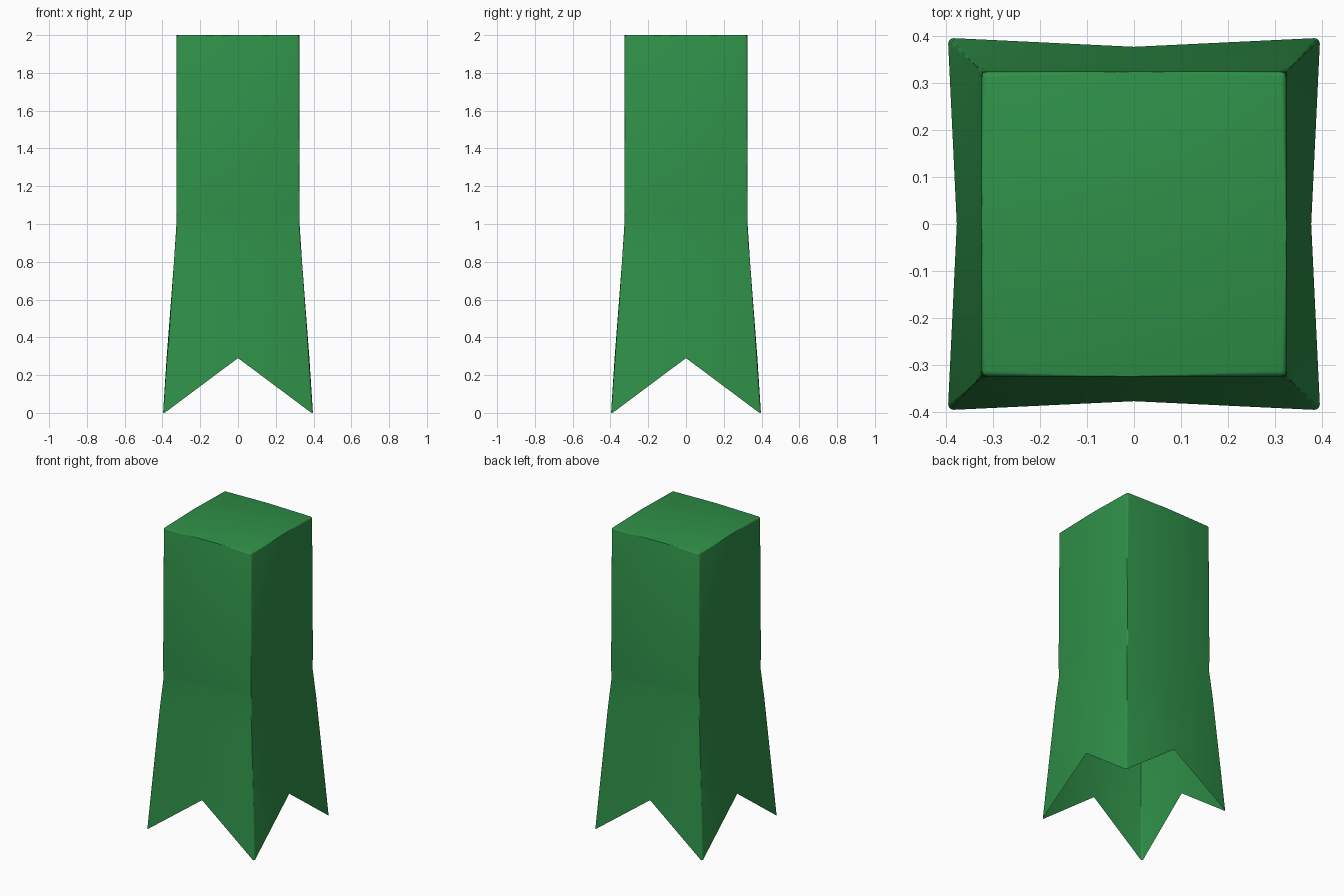
import bpy, bmesh, math

if "Cube" in bpy.data.objects:
    bpy.data.objects.remove(bpy.data.objects["Cube"])

green = bpy.data.materials.new("leaf green")
green.diffuse_color = (0.028, 0.28, 0.065, 1)
green.use_nodes = True
green.node_tree.nodes["Principled BSDF"].inputs["Base Color"].default_value = green.diffuse_color

# Each ring: corner half-width, corner height, mid-side half-width, mid-side height
RINGS = [
    (0.397, 0.0, 0.378, 0.29),    # zigzag hem
    (0.339, 0.80, 0.338, 0.80),
    (0.326, 1.00, 0.326, 1.00),
    (0.325, 1.06, 0.325, 1.06),
    (0.325, 2.00, 0.325, 2.00),
]
DIRS = [(-1, -1), (0, -1), (1, -1), (1, 0), (1, 1), (0, 1), (-1, 1), (-1, 0)]

# Square sleeve, closed on top and open below
bm = bmesh.new()
rings = []
for cw, cz, mw, mz in RINGS:
    ring = []
    for dx, dy in DIRS:
        w, z = (cw, cz) if dx and dy else (mw, mz)
        ring.append(bm.verts.new((dx * w, dy * w, z)))
    rings.append(ring)
for low, high in zip(rings, rings[1:]):
    for i in range(8):
        j = (i + 1) % 8
        bm.faces.new((low[i], low[j], high[j], high[i]))
bm.faces.new(rings[-1])

# Soft rounding on the four uprights and the top rim
soft = set()
for low, high in zip(rings, rings[1:]):
    for i in range(0, 8, 2):
        soft.add(bm.edges.get((low[i], high[i])))
for i in range(8):
    soft.add(bm.edges.get((rings[-1][i], rings[-1][(i + 1) % 8])))
bmesh.ops.bevel(bm, geom=list(soft), offset=0.012, offset_type='OFFSET',
                segments=3, profile=0.5, affect='EDGES')

# Set the hem tips on the ground
drop = min(v.co.z for v in bm.verts)
for v in bm.verts:
    if v.co.z < 0.05:
        v.co.z -= drop
bmesh.ops.recalc_face_normals(bm, faces=bm.faces[:])

mesh = bpy.data.meshes.new("banner_sleeve")
bm.to_mesh(mesh)
bm.free()
sleeve = bpy.data.objects.new("banner_sleeve", mesh)
bpy.context.collection.objects.link(sleeve)
mesh.materials.append(green)

bpy.context.view_layer.objects.active = sleeve
sleeve.select_set(True)
bpy.ops.object.shade_smooth_by_angle(angle=math.radians(40))
